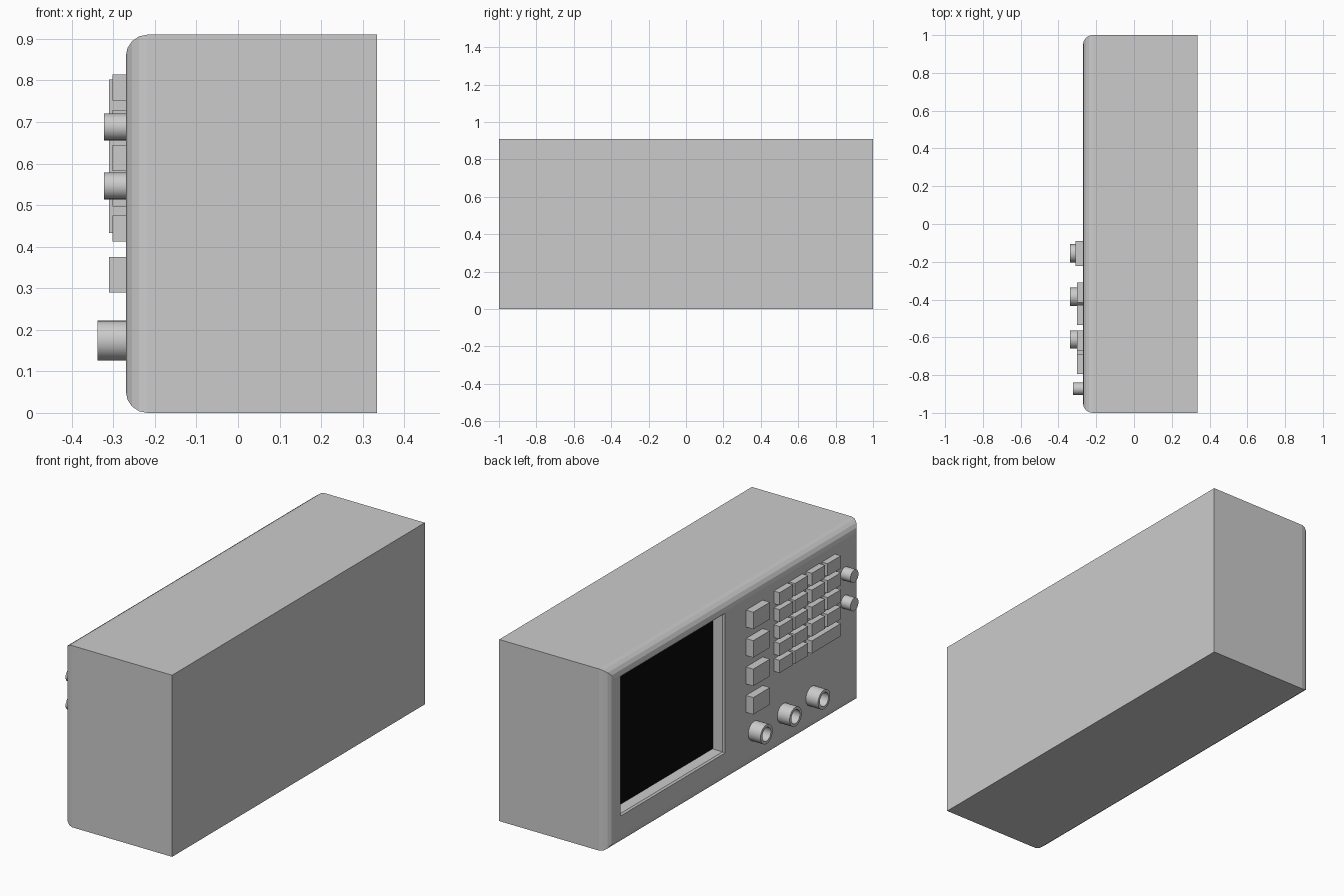
import bpy, bmesh, math
from mathutils import Vector

if "Cube" in bpy.data.objects:
    bpy.data.objects.remove(bpy.data.objects["Cube"])

FRONT = -0.27    # x of the control panel
BACK = 0.335


def new_object(name, bm):
    bmesh.ops.recalc_face_normals(bm, faces=bm.faces)
    mesh = bpy.data.meshes.new(name)
    bm.to_mesh(mesh)
    bm.free()
    ob = bpy.data.objects.new(name, mesh)
    bpy.context.collection.objects.link(ob)
    return ob


def box_bm(lo, hi):
    bm = bmesh.new()
    bmesh.ops.create_cube(bm, size=1)
    for v in bm.verts:
        v.co = Vector([(a + b) / 2 + c * (b - a) for a, b, c in zip(lo, hi, v.co)])
    return bm


def button(name, y0, y1, z0, z1, height):
    new_object(name, box_bm((FRONT - height, y1, z0), (FRONT + 0.004, y0, z1)))


def lathe(name, profile, y, z, sides=32):
    """Spin (radius, distance out of panel) points around the x direction."""
    bm = bmesh.new()
    verts = [bm.verts.new((FRONT - d, y + r, z)) for r, d in profile]
    edges = [bm.edges.new(p) for p in zip(verts, verts[1:])]
    bmesh.ops.spin(bm, geom=verts + edges, cent=(0, y, z), axis=(1, 0, 0),
                   angle=math.tau, steps=sides, use_duplicate=False)
    bmesh.ops.remove_doubles(bm, verts=bm.verts, dist=1e-5)
    ob = new_object(name, bm)
    bpy.context.view_layer.objects.active = ob
    bpy.ops.object.select_all(action='DESELECT')
    ob.select_set(True)
    bpy.ops.object.shade_smooth_by_angle(angle=math.radians(35))


# Case: box with rounded panel edges
bm = box_bm((FRONT, -1, 0), (BACK, 1, 0.91))
rim = [e for e in bm.edges if all(v.co.x < FRONT + 1e-4 for v in e.verts)]
bmesh.ops.bevel(bm, geom=rim, offset=0.052, segments=4, profile=0.5, affect='EDGES')
bm.faces.ensure_lookup_table()
bm.normal_update()
panel = max((f for f in bm.faces if f.normal.x < -0.99), key=lambda f: f.calc_area())

# Screen opening: chamfered lip, then a deep recess
SCREEN_Y, SCREEN_Z = (0.078, 0.905), (0.15, 0.85)
bmesh.ops.inset_individual(bm, faces=[panel], thickness=0.02)
mid = panel.calc_center_median()
for v in panel.verts:
    v.co.y, v.co.z = SCREEN_Y[v.co.y > mid.y], SCREEN_Z[v.co.z > mid.z]
bm.normal_update()
bmesh.ops.inset_individual(bm, faces=[panel], thickness=0.01, depth=-0.008)
floor = bmesh.ops.extrude_discrete_faces(bm, faces=[panel])['faces'][0]
for v in floor.verts:
    v.co.x = FRONT + 0.064
new_object("case", bm)

# Black screen at the bottom of the recess
screen = new_object("screen", box_bm((FRONT + 0.06, 0.088, 0.16),
                                     (FRONT + 0.066, 0.895, 0.84)))
black = bpy.data.materials.new("black_glass")
black.diffuse_color = (0.003, 0.003, 0.003, 1)
black.use_nodes = True
black.node_tree.nodes["Principled BSDF"].inputs["Base Color"].default_value = black.diffuse_color
screen.data.materials.append(black)

# Column of menu buttons beside the screen
for i in range(4):
    z = 0.29 + i * 0.1425
    button(f"menu_button_{i + 1}", -0.09, -0.222, z, z + 0.085, 0.04)

# Keypad, with a double-width key in the bottom row
COLUMNS = (-0.31, -0.43, -0.565, -0.69)
KEY_W, KEY_H = 0.105, 0.063
for row in range(5):
    z = 0.412 + row * 0.0848
    for col, y in enumerate(COLUMNS):
        if row == 0 and col == 3:
            continue
        end = COLUMNS[3] if row == 0 and col == 2 else y
        button(f"key_{row + 1}_{col + 1}", y, end - KEY_W, z, z + KEY_H, 0.032)

# Small round knobs
for i, z in enumerate((0.546, 0.688)):
    lathe(f"knob_{i + 1}", [(0.032, -0.004), (0.032, 0.053), (0, 0.053)], -0.872, z)

# Hollow round sockets
for i, y in enumerate((-0.155, -0.385, -0.611)):
    lathe(f"socket_{i + 1}", [(0.048, -0.004), (0.048, 0.068), (0.034, 0.068),
                              (0.034, 0.012), (0, 0.012)], y, 0.174)
